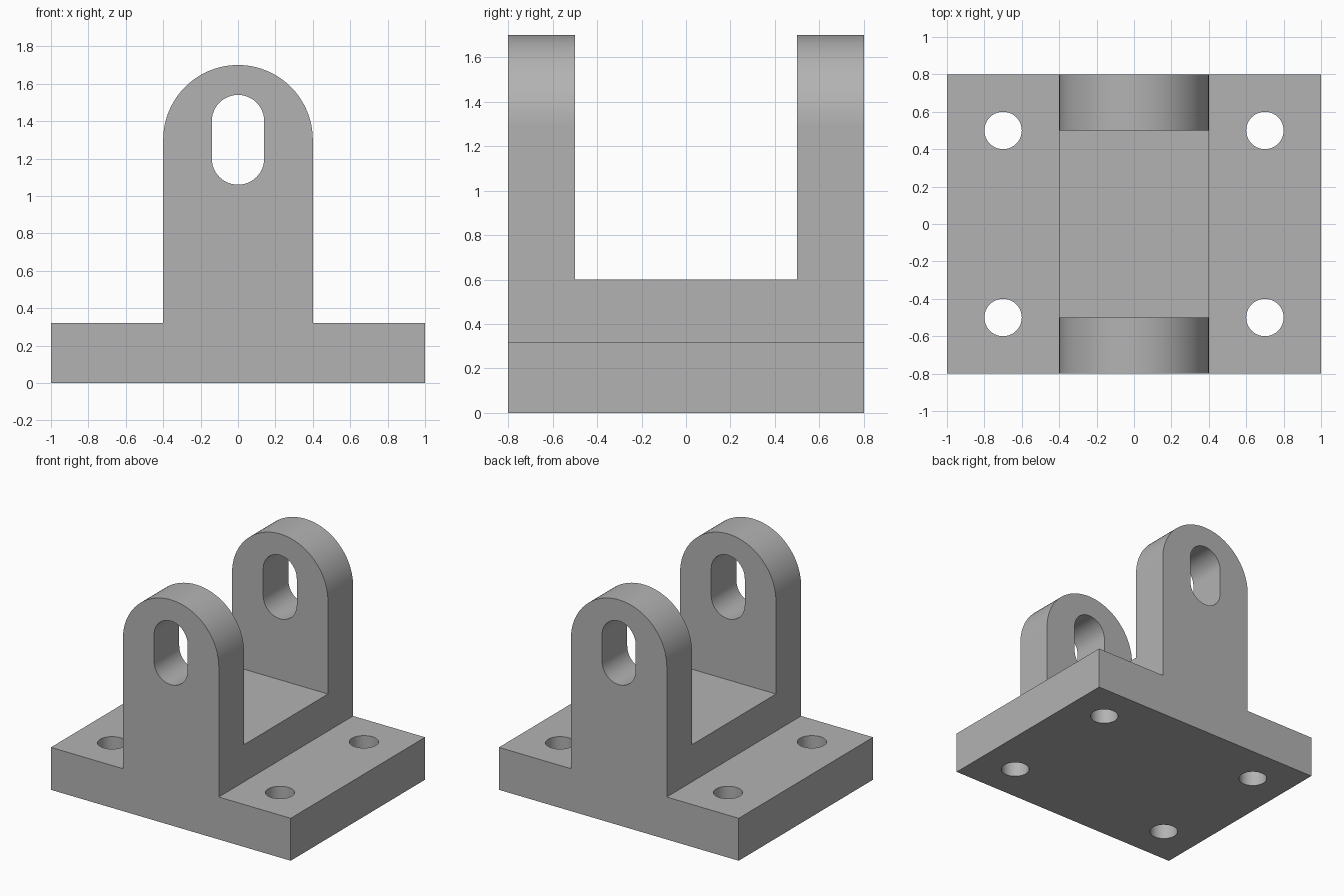
import bpy, bmesh
from math import pi, sin, cos, radians
from mathutils import Vector

cube = bpy.data.objects.get("Cube")
if cube:
    bpy.data.objects.remove(cube, do_unlink=True)

BASE_TOP, SADDLE_TOP = 0.32, 0.60
LUG_R, LUG_Z = 0.40, 1.30
HALF_W, HALF_D, GAP = 1.0, 0.8, 0.5

grey = bpy.data.materials.new("plain grey")
grey.use_nodes = True
colour = (0.45, 0.45, 0.45, 1)
grey.diffuse_color = colour
grey.node_tree.nodes["Principled BSDF"].inputs["Base Color"].default_value = colour


def arc(cx, cy, r, start, end, steps):
    return [(cx + r * cos(start + (end - start) * i / steps),
             cy + r * sin(start + (end - start) * i / steps)) for i in range(steps + 1)]


def prism(name, outline, place, direction):
    """Extrude a closed 2D outline; place maps each outline point into space."""
    bm = bmesh.new()
    face = bm.faces.new([bm.verts.new(place(u, v)) for u, v in outline])
    ext = bmesh.ops.extrude_face_region(bm, geom=[face])["geom"]
    bmesh.ops.translate(bm, vec=Vector(direction),
                        verts=[g for g in ext if isinstance(g, bmesh.types.BMVert)])
    bmesh.ops.recalc_face_normals(bm, faces=bm.faces)
    mesh = bpy.data.meshes.new(name)
    bm.to_mesh(mesh)
    bm.free()
    mesh.materials.append(grey)
    obj = bpy.data.objects.new(name, mesh)
    bpy.context.collection.objects.link(obj)
    return obj


def along_y(y):
    return lambda u, v: (u, y, v)


# Base plate, saddle and rounded lugs as one silhouette
silhouette = ([(-HALF_W, 0), (HALF_W, 0), (HALF_W, BASE_TOP), (LUG_R, BASE_TOP)]
              + arc(0, LUG_Z, LUG_R, 0, pi, 48)
              + [(-LUG_R, BASE_TOP), (-HALF_W, BASE_TOP)])
bracket = prism("clevis_bracket", silhouette, along_y(-HALF_D), (0, 2 * HALF_D, 0))

# Gap between the two lugs
gap = [(-0.6, SADDLE_TOP), (0.6, SADDLE_TOP), (0.6, 2), (-0.6, 2)]
cutters = [prism("gap_cutter", gap, along_y(-GAP), (0, 2 * GAP, 0))]

# Pin slot through both lugs
slot = arc(0, 1.40, 0.14, 0, pi, 24) + arc(0, 1.20, 0.14, pi, 2 * pi, 24)
cutters.append(prism("slot_cutter", slot, along_y(-1), (0, 2, 0)))

# Four bolt holes
for x in (-0.7, 0.7):
    for y in (-0.5, 0.5):
        circle = arc(x, y, 0.1, 0, 2 * pi, 40)[:-1]
        cutters.append(prism("bolt_hole_cutter", circle,
                             lambda u, v: (u, v, -0.2), (0, 0, 0.8)))

bpy.ops.object.select_all(action='DESELECT')
bpy.context.view_layer.objects.active = bracket
bracket.select_set(True)
for cutter in cutters:
    cutter.hide_render = True
    mod = bracket.modifiers.new("cut", 'BOOLEAN')
    mod.operation, mod.solver, mod.object = 'DIFFERENCE', 'EXACT', cutter
    bpy.ops.object.modifier_apply(modifier=mod.name)
    bpy.data.objects.remove(cutter, do_unlink=True)

# Smooth curved walls, keep the broad faces flat
bpy.ops.object.shade_smooth_by_angle(angle=radians(30))
for poly in bracket.data.polygons:
    if poly.area > 0.04:
        poly.use_smooth = False
